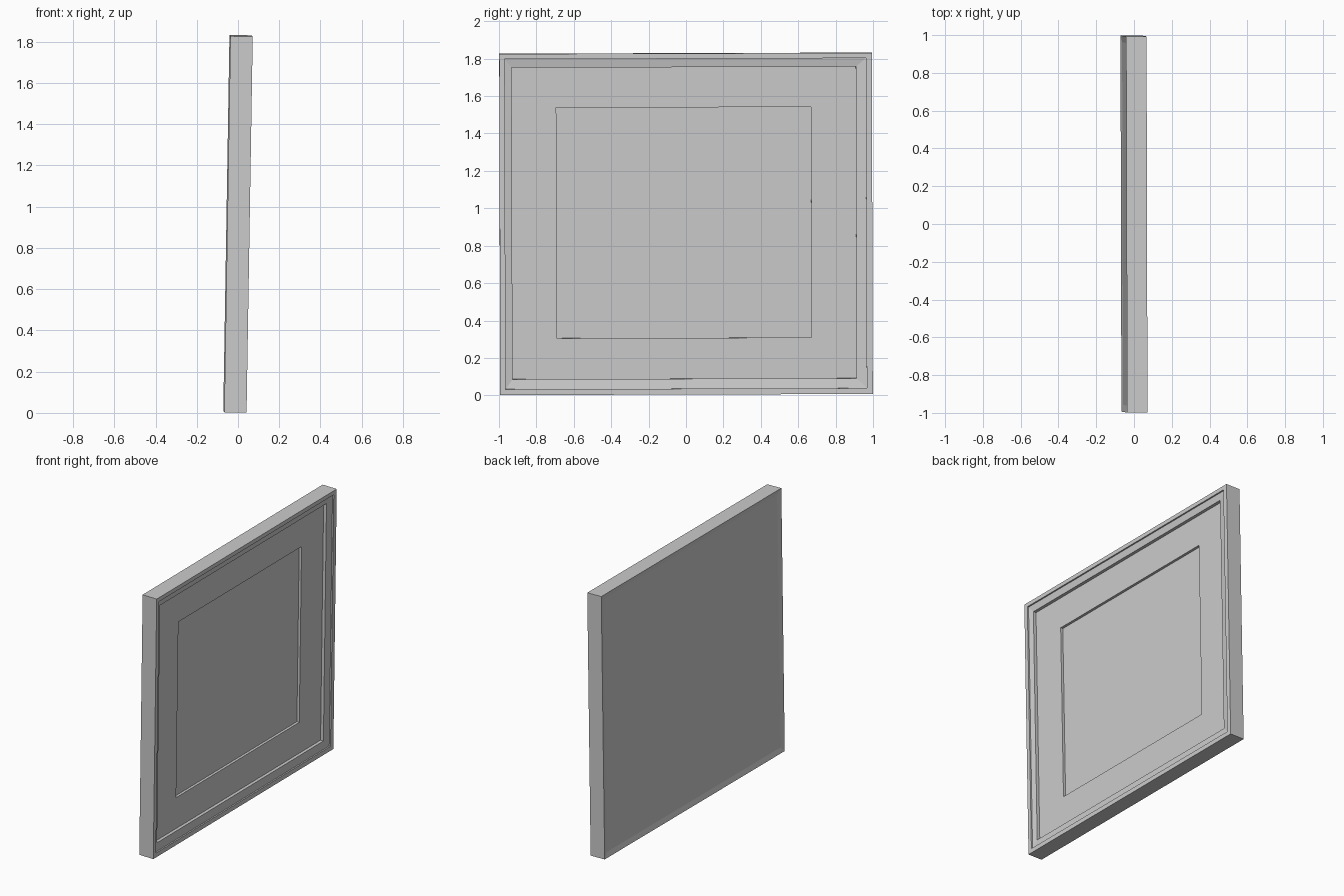
import bpy, bmesh
from mathutils import Matrix, Euler

if "Cube" in bpy.data.objects:
    bpy.data.objects.remove(bpy.data.objects["Cube"])

# whole picture leans slightly towards +x with a tiny twist
POSE = Matrix.Translation((0, 0, 0.917)) @ Euler((0.003, 0.0164, 0.0025)).to_matrix().to_4x4()

# rectangles seen from the front: y0, y1, z0, z1
OUTER = (-0.996, 0.996, -0.912, 0.912)
LIP = (-0.967, 0.964, -0.881, 0.884)
SIGHT = (-0.93, 0.91, -0.828, 0.838)
WINDOW = (-0.692, 0.67, -0.61, 0.623)
REAR = (-0.96, 0.96, -0.876, 0.876)


def loft(name, rings, closed):
    """Join rectangles at (x, rectangle); closed makes a ring, otherwise ends are capped."""
    bm = bmesh.new()
    loops = []
    for x, (y0, y1, z0, z1) in rings:
        loops.append([bm.verts.new((x, y, z)) for y, z in
                      ((y0, z0), (y1, z0), (y1, z1), (y0, z1))])
    pairs = list(zip(loops, loops[1:]))
    if closed:
        pairs.append((loops[-1], loops[0]))
    for a, b in pairs:
        for i in range(4):
            j = (i + 1) % 4
            bm.faces.new((a[i], a[j], b[j], b[i]))
    if not closed:
        bm.faces.new(loops[0])
        bm.faces.new(loops[-1])
    bmesh.ops.recalc_face_normals(bm, faces=bm.faces)
    mesh = bpy.data.meshes.new(name)
    bm.to_mesh(mesh)
    bm.free()
    obj = bpy.data.objects.new(name, mesh)
    bpy.context.collection.objects.link(obj)
    obj.matrix_world = POSE
    return obj


# moulding: raised lip, small step, sloped band, wall down to the mat, bevelled rear rim
loft("frame", [(0.054, OUTER), (0.054, LIP), (0.044, LIP), (0.036, SIGHT),
               (0.008, SIGHT), (-0.046, REAR), (-0.054, OUTER)], True)

# mat board with a window cut in it
loft("mat_board", [(0.014, SIGHT), (0.014, WINDOW), (-0.004, WINDOW), (-0.004, SIGHT)], True)

# picture behind the window
loft("picture_panel", [(-0.004, SIGHT), (-0.014, SIGHT)], False)

# backing panel set just inside the rear rim
loft("backing_panel", [(-0.036, SIGHT), (-0.046, REAR)], False)
